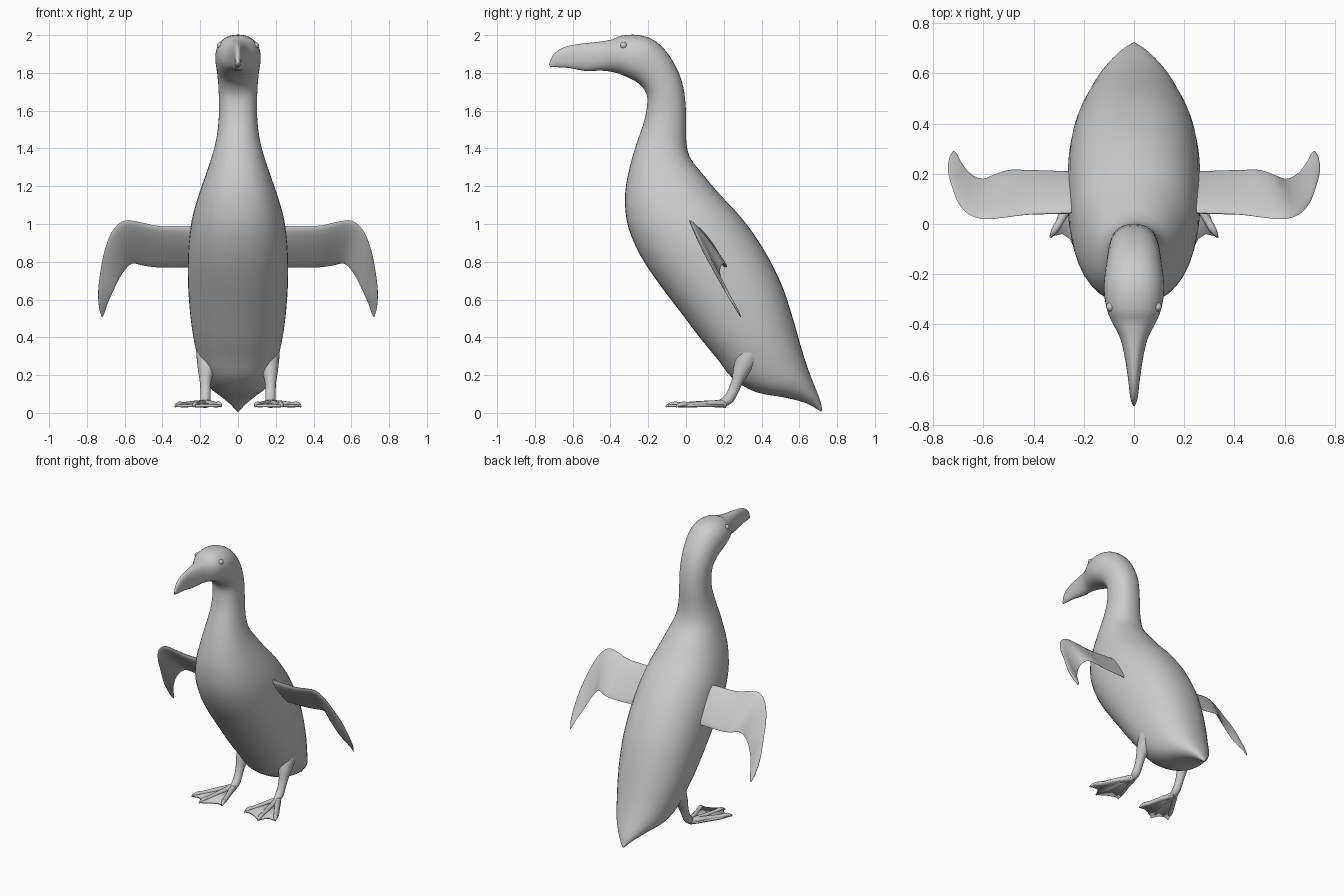
import bpy, bmesh, math
from mathutils import Vector

if "Cube" in bpy.data.objects:
    bpy.data.objects.remove(bpy.data.objects["Cube"])


def finish(name, bm, mirror=False, angle=50):
    bmesh.ops.recalc_face_normals(bm, faces=bm.faces)
    me = bpy.data.meshes.new(name)
    bm.to_mesh(me)
    bm.free()
    ob = bpy.data.objects.new(name, me)
    bpy.context.collection.objects.link(ob)
    bpy.ops.object.select_all(action='DESELECT')
    bpy.context.view_layer.objects.active = ob
    ob.select_set(True)
    bpy.ops.object.shade_smooth_by_angle(angle=math.radians(angle))
    if mirror:
        ob.modifiers.new("mirror", 'MIRROR').use_mirror_merge = False
    return ob


def smooth_rows(rows, steps):
    """Catmull-Rom interpolation of rows of numbers."""
    out = []
    for i in range(len(rows) - 1):
        a, b, c, d = (rows[max(0, min(len(rows) - 1, i + k))] for k in (-1, 0, 1, 2))
        for s in range(steps):
            t = s / steps
            out.append([0.5 * (2 * q + (r - p) * t + (2 * p - 5 * q + 4 * r - u) * t * t
                               + (3 * q - p - 3 * r + u) * t ** 3)
                        for p, q, r, u in zip(a, b, c, d)])
    out.append(list(rows[-1]))
    return out


def loft(name, rings, mirror=False):
    bm = bmesh.new()
    vs = [[bm.verts.new(p) for p in ring] for ring in rings]
    n = len(vs[0])
    for a, b in zip(vs, vs[1:]):
        for i in range(n):
            j = (i + 1) % n
            bm.faces.new((a[i], a[j], b[j], b[i]))
    bm.faces.new(vs[0])
    bm.faces.new(vs[-1])
    return finish(name, bm, mirror)


def tube(name, rows, ref, flat=1.0, n=16):
    """Tapered mirrored tube; rows are x, y, z, radius."""
    rows = smooth_rows(rows, 4)
    pts = [Vector(r[:3]) for r in rows]
    rings = []
    for i, r in enumerate(rows):
        tan = (pts[min(i + 1, len(pts) - 1)] - pts[max(i - 1, 0)]).normalized()
        u = tan.cross(Vector(ref)).normalized()
        v = u.cross(tan)
        rings.append([pts[i] + u * math.cos(a) * r[3] + v * math.sin(a) * r[3] * flat
                      for a in (2 * math.pi * k / n for k in range(n))])
    return loft(name, rings, True)


# Beak, head, neck, body and tail: front y, z, back y, z, half width
body = [
    (-.72, 1.832, -.725, 1.845, .004), (-.68, 1.83, -.70, 1.90, .015),
    (-.62, 1.826, -.64, 1.938, .022), (-.53, 1.81, -.55, 1.955, .035),
    (-.45, 1.812, -.46, 1.965, .055), (-.39, 1.805, -.39, 1.977, .088),
    (-.34, 1.79, -.34, 1.997, .108), (-.285, 1.765, -.25, 2.0, .12),
    (-.24, 1.735, -.16, 1.967, .116), (-.21, 1.69, -.08, 1.88, .108),
    (-.205, 1.64, -.02, 1.75, .102), (-.22, 1.55, 0, 1.60, .101),
    (-.25, 1.46, 0, 1.46, .113), (-.285, 1.35, .02, 1.355, .14),
    (-.315, 1.22, .10, 1.25, .18), (-.323, 1.11, .18, 1.155, .215),
    (-.305, .98, .27, 1.06, .245), (-.24, .83, .36, .945, .262),
    (-.14, .68, .44, .815, .266), (-.03, .535, .51, .67, .26),
    (.08, .39, .56, .52, .245), (.17, .28, .60, .38, .222),
    (.25, .18, .63, .28, .195), (.37, .11, .66, .195, .16),
    (.52, .082, .69, .12, .105), (.64, .05, .712, .06, .05),
    (.715, .006, .722, .014, .006)]
rings = []
for fy, fz, by, bz, w in smooth_rows(body, 3):
    f, b = Vector((0, fy, fz)), Vector((0, by, bz))
    ring = []
    for k in range(40):
        a = 2 * math.pi * k / 40
        c, s = math.cos(a), math.sin(a)
        c, s = (math.copysign(abs(q) ** .9, q) for q in (c, s))
        ring.append((f + b) / 2 + (b - f) / 2 * s + Vector((w * c, 0, 0)))
    rings.append(ring)
loft("body", rings)

# Flippers: leading edge x, y, z, trailing edge x, y, z, half thickness
wing = [
    (.16, .06, .98, .16, .21, .76, .028), (.25, .045, .99, .25, .21, .77, .024),
    (.42, .038, .99, .42, .215, .77, .018), (.52, .025, 1.01, .50, .215, .78, .016),
    (.60, .02, 1.018, .56, .195, .79, .015), (.66, .04, .97, .60, .18, .755, .013),
    (.70, .085, .88, .635, .19, .70, .012), (.725, .15, .77, .665, .215, .635, .01),
    (.74, .21, .65, .69, .25, .58, .008), (.736, .26, .56, .705, .28, .535, .006),
    (.722, .288, .51, .717, .29, .508, .002)]
normal = Vector((0, .83, .56))
rings = []
for r in smooth_rows(wing, 4):
    lead, trail = Vector(r[:3]), Vector(r[3:6])
    ring = []
    for k in range(20):
        a = 2 * math.pi * k / 20
        t = (1 - math.cos(a)) / 2
        ring.append(lead.lerp(trail, t) + normal * r[6] * math.sin(a) * (1.2 - .6 * t))
    rings.append(ring)
loft("flippers", rings, True)

# Legs with thighs buried in the body
tube("legs", [(.14, .38, .40, .07), (.155, .33, .30, .065), (.168, .295, .23, .045),
              (.172, .272, .17, .031), (.172, .25, .115, .027), (.172, .222, .07, .027),
              (.172, .18, .048, .02)], (1, 0, 0))

# Three toes per foot
for name, tip in (("inner_toes", (.09, -.055)), ("middle_toes", (.235, -.108)),
                  ("outer_toes", (.333, -.053))):
    heel = Vector((.175, .205))
    rows = []
    for t, z, r in ((0, .048, .022), (.35, .048, .017), (.7, .043, .015),
                    (.88, .045, .014), (1, .033, .004)):
        p = heel.lerp(Vector(tip), t)
        rows.append((p.x, p.y, z, r))
    tube(name, rows, (0, 0, 1), n=10)

# Webbing with scalloped front edge
bm = bmesh.new()
edge = [(.155, .2), (.125, .08), (.09, -.05), (.125, -.045), (.165, -.06), (.235, -.103),
        (.255, -.06), (.285, -.04), (.333, -.05), (.30, .04), (.2, .2)]
hub = bm.verts.new((.175, .205, .045))
vs = [bm.verts.new((x, y, .037)) for x, y in edge]
for a, b in zip(vs, vs[1:]):
    bm.faces.new((hub, a, b))
web = finish("foot_webs", bm, True)
solid = web.modifiers.new("thickness", 'SOLIDIFY')
solid.thickness = .014
solid.offset = 0

# Eyes
bm = bmesh.new()
bmesh.ops.create_uvsphere(bm, u_segments=16, v_segments=10, radius=.018)
bmesh.ops.translate(bm, verts=bm.verts, vec=(.093, -.33, 1.945))
finish("eyes", bm, True)
